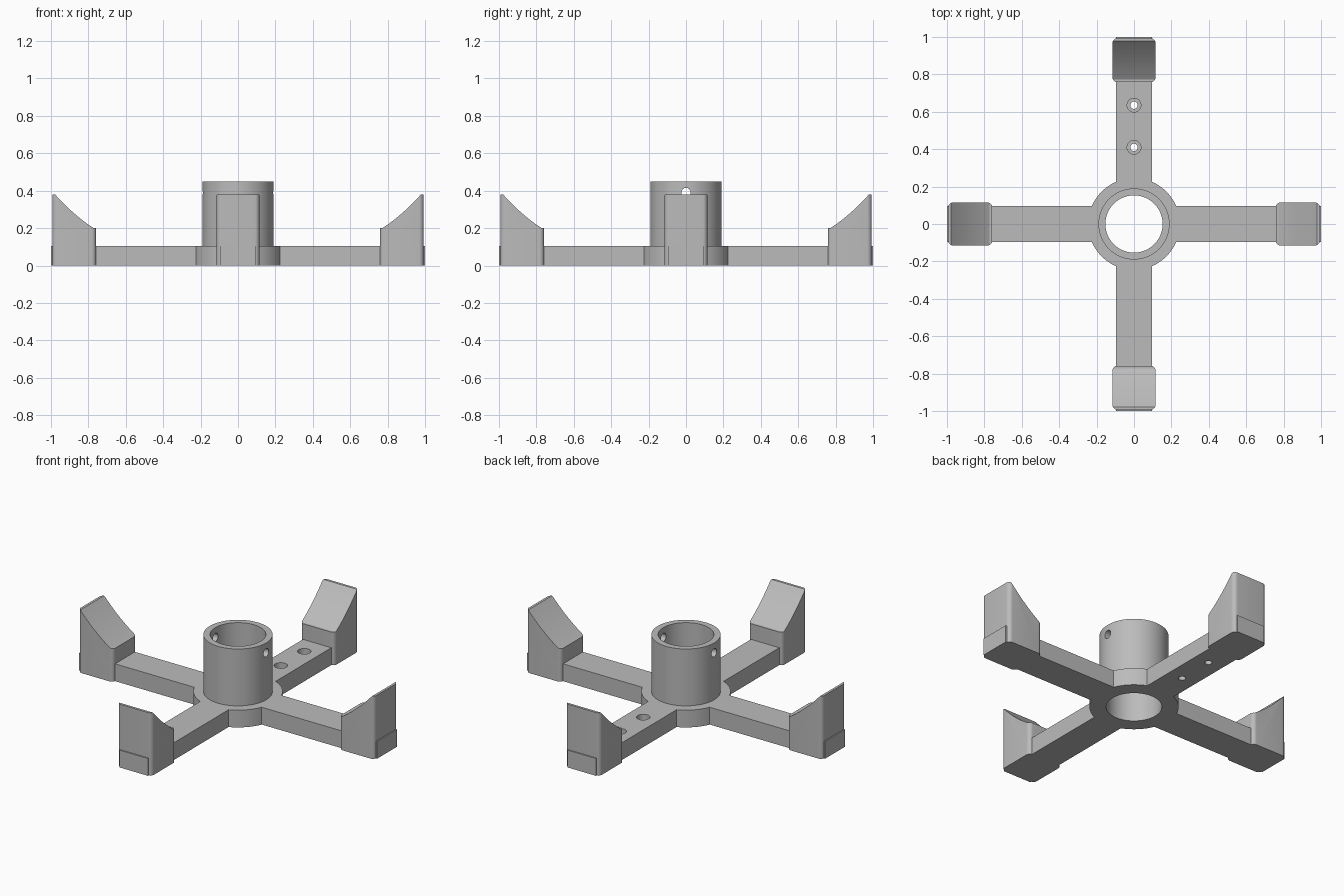
import bpy, bmesh, math
from mathutils import Matrix

if "Cube" in bpy.data.objects:
    bpy.data.objects.remove(bpy.data.objects["Cube"], do_unlink=True)

grey = bpy.data.materials.new("plain grey")
grey.use_nodes = True
COLOUR = (0.5, 0.5, 0.5, 1)
grey.diffuse_color = COLOUR
grey.node_tree.nodes["Principled BSDF"].inputs["Base Color"].default_value = COLOUR

BASE_H, HUB_H, BLOCK_H, LIP_H = 0.105, 0.45, 0.38, 0.2
BORE_R, ARM_W = 0.153, 0.19


def prism(name, outline, depth, matrix=Matrix()):
    """Extrude a closed 2D outline along local z."""
    bm = bmesh.new()
    face = bm.faces.new([bm.verts.new((x, y, 0)) for x, y in outline])
    top = bmesh.ops.extrude_face_region(bm, geom=[face])["geom"]
    bmesh.ops.translate(bm, vec=(0, 0, depth),
                        verts=[v for v in top if isinstance(v, bmesh.types.BMVert)])
    bmesh.ops.recalc_face_normals(bm, faces=bm.faces)
    bm.transform(matrix)
    mesh = bpy.data.meshes.new(name)
    bm.to_mesh(mesh)
    bm.free()
    mesh.materials.append(grey)
    obj = bpy.data.objects.new(name, mesh)
    bpy.context.collection.objects.link(obj)
    return obj


def arc(r, cx=0, cy=0, start=0, sweep=360, n=96):
    count = n if sweep == 360 else n + 1
    angles = [math.radians(start + sweep * i / n) for i in range(count)]
    return [(cx + r * math.cos(a), cy + r * math.sin(a)) for a in angles]


def rect(x0, x1, y0, y1):
    return [(x0, y0), (x1, y0), (x1, y1), (x0, y1)]


def combine(target, tool, operation):
    """Apply a boolean and discard the tool."""
    tool.hide_render = True
    mod = target.modifiers.new("cut", 'BOOLEAN')
    mod.operation, mod.object, mod.solver = operation, tool, 'EXACT'
    bpy.context.view_layer.objects.active = target
    bpy.ops.object.modifier_apply(modifier=mod.name)
    bpy.data.objects.remove(tool, do_unlink=True)


def smooth(obj):
    bpy.ops.object.select_all(action='DESELECT')
    obj.select_set(True)
    bpy.context.view_layer.objects.active = obj
    bpy.ops.object.shade_smooth_by_angle(angle=math.radians(25))


# Cross-shaped base with a round centre
base = prism("base_cross", arc(0.245), BASE_H)
h = ARM_W / 2
combine(base, prism("arm_x", rect(-1, 1, -h, h), BASE_H), 'UNION')
combine(base, prism("arm_y", rect(-h, h, -1, 1), BASE_H), 'UNION')
combine(base, prism("bore", arc(BORE_R), 1, Matrix.Translation((0, 0, -0.5))), 'DIFFERENCE')

# Counterbored screw holes in the back arm
for y in (0.41, 0.635):
    for r, z in ((0.02, -0.1), (0.037, 0.06)):
        combine(base, prism("screw_hole", arc(r, 0, y, n=32), 0.3,
                            Matrix.Translation((0, 0, z))), 'DIFFERENCE')
smooth(base)

# Hub sleeve with a cross pin hole
sleeve = prism("hub_sleeve", arc(0.19), HUB_H - BASE_H, Matrix.Translation((0, 0, BASE_H)))
combine(sleeve, prism("bore", arc(BORE_R), 1), 'DIFFERENCE')
pin = Matrix.Translation((-0.5, 0, 0.39)) @ Matrix.Rotation(math.pi / 2, 4, 'Y')
combine(sleeve, prism("pin_hole", arc(0.025, n=32), 1, pin), 'DIFFERENCE')
smooth(sleeve)

# End block: rounded footprint with a hollowed sloping top
INNER, OUTER, HALF, R = 0.758, 0.993, 0.115, 0.025
corners = ((OUTER - R, HALF - R, 0), (INNER + R, HALF - R, 90),
           (INNER + R, R - HALF, 180), (OUTER - R, R - HALF, 270))
footprint = [p for cx, cy, a in corners for p in arc(R, cx, cy, a, 90, 8)]
block = prism("end_block_right_side", footprint, BLOCK_H)
x0, x1, sag, steps = 0.772, 0.978, 0.012, 16
slope = []
for i in range(steps + 1):
    t = i / steps
    slope.append((x0 + (x1 - x0) * t,
                  LIP_H + (BLOCK_H - LIP_H) * t - 4 * sag * t * (1 - t)))
profile = [(0.7, LIP_H)] + slope + [(x1, 0.5), (0.7, 0.5)]
upright = Matrix.Translation((0, 0.3, 0)) @ Matrix.Rotation(math.pi / 2, 4, 'X')
combine(block, prism("slope_cutter", profile, 0.6, upright), 'DIFFERENCE')
smooth(block)

# Repeat the block on the other three arms
block.name = "end_block_left"
for i, side in enumerate(("back", "right", "front"), 1):
    twin = block.copy()
    twin.name = "end_block_" + side
    twin.rotation_euler.z = i * math.pi / 2
    bpy.context.collection.objects.link(twin)
